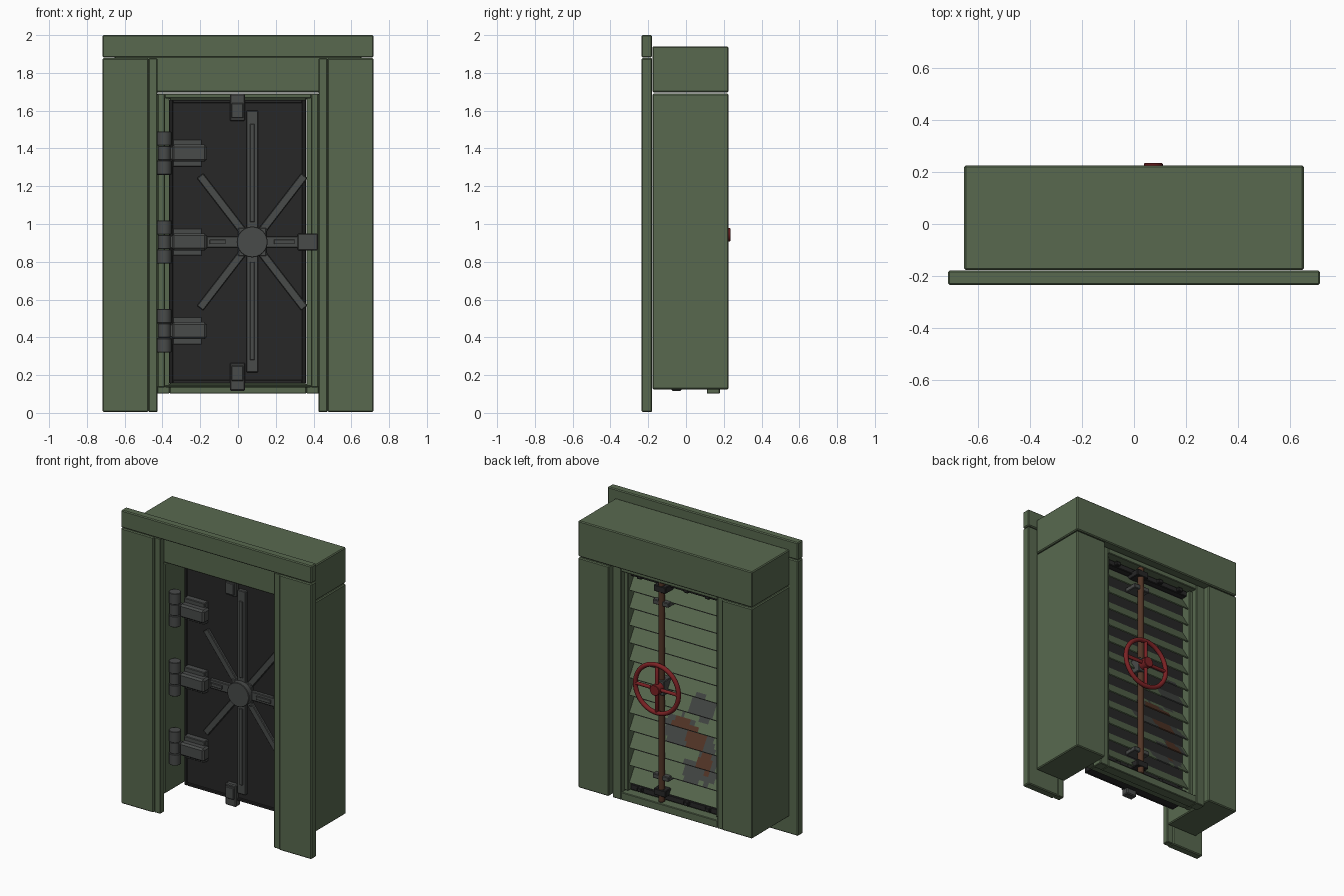
import bpy, bmesh, math
from mathutils import Matrix, Vector

cube = bpy.data.objects.get("Cube")
if cube:
    bpy.data.objects.remove(cube, do_unlink=True)


def material(name, r, g, b):
    m = bpy.data.materials.new(name)
    m.use_nodes = True
    m.diffuse_color = (r, g, b, 1)
    m.node_tree.nodes["Principled BSDF"].inputs["Base Color"].default_value = (r, g, b, 1)
    return m


GREEN = material("army green paint", .098, .141, .078)
BLACK = material("black door steel", .02, .02, .02)
GREY = material("dark grey metal", .066, .07, .068)
RED = material("red wheel paint", .2, .016, .018)
BROWN = material("rust brown", .085, .036, .02)
WORN = material("worn grey patch", .055, .06, .056)


def finish(bm, name, mats, bevel=0.0, smooth=False):
    mesh = bpy.data.meshes.new(name)
    bm.to_mesh(mesh)
    bm.free()
    for m in mats:
        mesh.materials.append(m)
    ob = bpy.data.objects.new(name, mesh)
    bpy.context.collection.objects.link(ob)
    if bevel:
        mod = ob.modifiers.new("bevel", 'BEVEL')
        mod.width, mod.segments = bevel, 1
    if smooth:
        bpy.ops.object.select_all(action='DESELECT')
        ob.select_set(True)
        bpy.context.view_layer.objects.active = ob
        bpy.ops.object.shade_smooth_by_angle(angle=math.radians(35))
    return ob


def box(name, x, y, z, mat, bevel=0.004, turn=0.0):
    """Box spanning the given ranges, turned about its own centre around y."""
    mid = Vector([(a + b) / 2 for a, b in (x, y, z)])
    size = [b - a for a, b in (x, y, z)]
    bm = bmesh.new()
    bmesh.ops.create_cube(bm, size=1, matrix=Matrix.Translation(mid)
                          @ Matrix.Rotation(turn, 4, 'Y') @ Matrix.Diagonal((*size, 1)))
    return finish(bm, name, [mat], bevel)


def cylinder(name, centre, radius, depth, axis, mat, sides=24, bevel=0.003):
    rot = {'X': Matrix.Rotation(math.pi / 2, 4, 'Y'), 'Y': Matrix.Rotation(math.pi / 2, 4, 'X'),
           'Z': Matrix.Identity(4)}[axis]
    bm = bmesh.new()
    bmesh.ops.create_cone(bm, cap_ends=True, segments=sides, radius1=radius, radius2=radius,
                          depth=depth, matrix=Matrix.Translation(centre) @ rot)
    return finish(bm, name, [mat], bevel, True)


def span(c, h):
    return (c - h, c + h)


def ring(name, outer_x, outer_z, inner_x, inner_z, y, mat):
    """Rectangular frame made from four boards."""
    box(name + "_side_a", (outer_x[0], inner_x[0]), y, outer_z, mat)
    box(name + "_side_b", (inner_x[1], outer_x[1]), y, outer_z, mat)
    box(name + "_bottom", inner_x, y, (outer_z[0], inner_z[0]), mat)
    box(name + "_top", inner_x, y, (inner_z[1], outer_z[1]), mat)


# Wall surround: columns, lintel and front casing
for side, s in (("left", 1), ("right", -1)):
    def mx(a, b):
        return tuple(sorted((s * a, s * b)))
    box("column_" + side, mx(.425, .655), (-.178, .225), (.125, 1.69), GREEN, .006)
    box("casing_" + side, mx(.473, .717), (-.235, -.18), (.005, 1.878), GREEN, .006)
    box("casing_strip_" + side, mx(.427, .473), (-.225, -.18), (.005, 1.878), GREEN)
box("lintel", (-.655, .655), (-.178, .225), (1.697, 1.94), GREEN, .006)
box("casing_top", (-.717, .717), (-.235, -.18), (1.882, 2), GREEN, .006)

# Door frame set into the opening
ring("frame", (-.428, .428), (.102, 1.69), (-.362, .362), (.155, 1.655), (.11, .18), GREEN)
ring("frame_rebate", (-.425, .425), (.135, 1.69), (-.387, .387), (.148, 1.665), (.03, .11), GREEN)

# Door leaf: steel slab with a raised front edge
box("door_slab", (-.365, .36), (-.045, .08), (.155, 1.658), BLACK)
ring("door_edge", (-.365, .36), (.155, 1.658), (-.345, .34), (.175, 1.64), (-.056, -.044), BLACK)

# Hinges: three knuckles and an arm each
for i, z in enumerate((.435, .905, 1.375)):
    n = "hinge_%d" % (i + 1)
    for j in (-1, 0, 1):
        cylinder("%s_knuckle_%d" % (n, j + 2), (-.39, -.12, z + j * .077),
                 .034 if j == 0 else .038, .075, 'Z', GREY)
    box(n + "_arm", (-.35, -.165), (-.135, -.065), span(z, .045), GREY, .012)
    box(n + "_arm_plate", (-.345, -.19), (-.09, -.045), span(z, .073), GREY)
    box(n + "_web", (-.39, -.34), (-.125, -.085), span(z, .034), GREY)

# Locking star: hub, long bars with ribs, and diagonals
HX, HZ = .075, .905
cylinder("star_hub", (HX, -.078, HZ), .082, .06, 'Y', GREY)
box("star_hub_plate", span(HX, .075), (-.07, -.045), span(HZ, .075), GREY)
box("star_bar_vertical", span(HX, .031), (-.072, -.045), (.215, 1.6), GREY)
box("star_bar_horizontal", (-.165, .32), (-.072, -.045), span(HZ, .03), GREY)
for n, z in (("lower", (.28, .8)), ("upper", (1.01, 1.53))):
    box("star_rib_" + n, span(HX, .012), (-.08, -.071), z, GREY, .002)
box("star_rib_right", (-.15, -.065), (-.08, -.071), span(HZ, .012), GREY, .002)
box("star_rib_left", (.19, .3), (-.08, -.071), span(HZ, .012), GREY, .002)
for i, (sx, sz) in enumerate(((1, 1), (1, -1), (-1, 1), (-1, -1))):
    cx, cz = HX + sx * .16, HZ + sz * .2
    box("star_diagonal_%d" % (i + 1), span(cx, .021), (-.066, -.045), span(cz, .19), GREY,
        turn=sx * sz * math.atan2(.27, .35))

# Locking bolts around the door edge
box("bolt_top", span(-.003, .04), (-.077, -.024), (1.545, 1.69), GREY, .006)
box("bolt_bottom", span(-.003, .04), (-.077, -.024), (.117, .265), GREY, .006)
box("bolt_side", (.315, .424), (-.077, -.024), span(HZ, .045), GREY, .006)
for n, z in (("top", 1.6), ("bottom", .21)):
    box("bolt_guide_" + n, span(-.003, .032), (-.09, -.07), span(z, .04), GREY)

# Louvred back: slats with worn and rusty patches
COUNT, LOW, HIGH = 12, .255, 1.565
bm = bmesh.new()
for i in range(COUNT):
    z = LOW + (HIGH - LOW) * i / (COUNT - 1)
    bmesh.ops.create_grid(bm, x_segments=36, y_segments=3, size=.5,
                          matrix=Matrix.Translation((0, .112, z))
                          @ Matrix.Rotation(math.radians(-58), 4, 'X')
                          @ Matrix.Diagonal((.66, .1, 1, 1)))
patches = ((-.15, .62, .07, .09, 2), (-.22, .47, .05, .08, 2), (-.06, .7, .07, .05, 2),
           (-.2, .85, .09, .1, 1), (-.04, .66, .14, .1, 1), (-.24, .5, .08, .16, 1),
           (-.13, .4, .07, .09, 1))
for f in bm.faces:
    c = f.calc_center_median()
    for px, pz, rx, rz, slot in patches:
        if ((c.x - px) / rx) ** 2 + ((c.z - pz) / rz) ** 2 < 1:
            f.material_index = slot
            break
slats = finish(bm, "louvre_slats", [GREEN, WORN, BROWN])
solid = slats.modifiers.new("thickness", 'SOLIDIFY')
solid.thickness = .008

for n, s in (("left", 1), ("right", -1)):
    x = tuple(sorted((s * .33, s * .36)))
    box("louvre_rail_" + n, x, (.078, .15), (.16, 1.65), GREEN)
box("louvre_header", (-.33, .33), (.078, .125), (1.615, 1.652), BLACK)
box("louvre_footer", (-.33, .33), (.078, .125), (.16, .2), BLACK)
for n, z in (("top", 1.633), ("bottom", .185)):
    for i, x in enumerate((-.26, -.1, .25)):
        box("lug_%s_%d" % (n, i + 1), span(x, .017), (.12, .148), span(z, .014), BLACK)

# Locking rod with its brackets
cylinder("locking_rod", (HX, .155, .91), .021, 1.5, 'Z', BROWN, 16)
for n, z, d in (("top", 1.61, -1), ("bottom", .225, 1)):
    box("rod_bracket_" + n, span(HX, .045), (.08, .178), span(z, .022), BLACK)
    box("rod_guide_" + n, span(HX, .06), (.08, .168), span(z + d * .1, .016), GREY)

# Handwheel: rim from a bevelled circular curve, hub and spokes
WZ, WY = .943, .205
bpy.ops.curve.primitive_bezier_circle_add(radius=.163, location=(HX, WY, WZ),
                                          rotation=(math.pi / 2, 0, 0))
rim = bpy.context.object
rim.name = "wheel_rim"
rim.data.bevel_depth = .015
rim.data.bevel_resolution = 3
rim.data.materials.append(RED)
cylinder("wheel_hub", (HX, .205, WZ), .036, .06, 'Y', RED)
box("wheel_gearbox", span(HX, .035), (.08, .18), span(WZ, .05), GREY)
for n, axis in (("spoke_horizontal", 'X'), ("spoke_vertical", 'Z')):
    cylinder("wheel_" + n, (HX, WY, WZ), .012, .32, axis, RED, 12)
